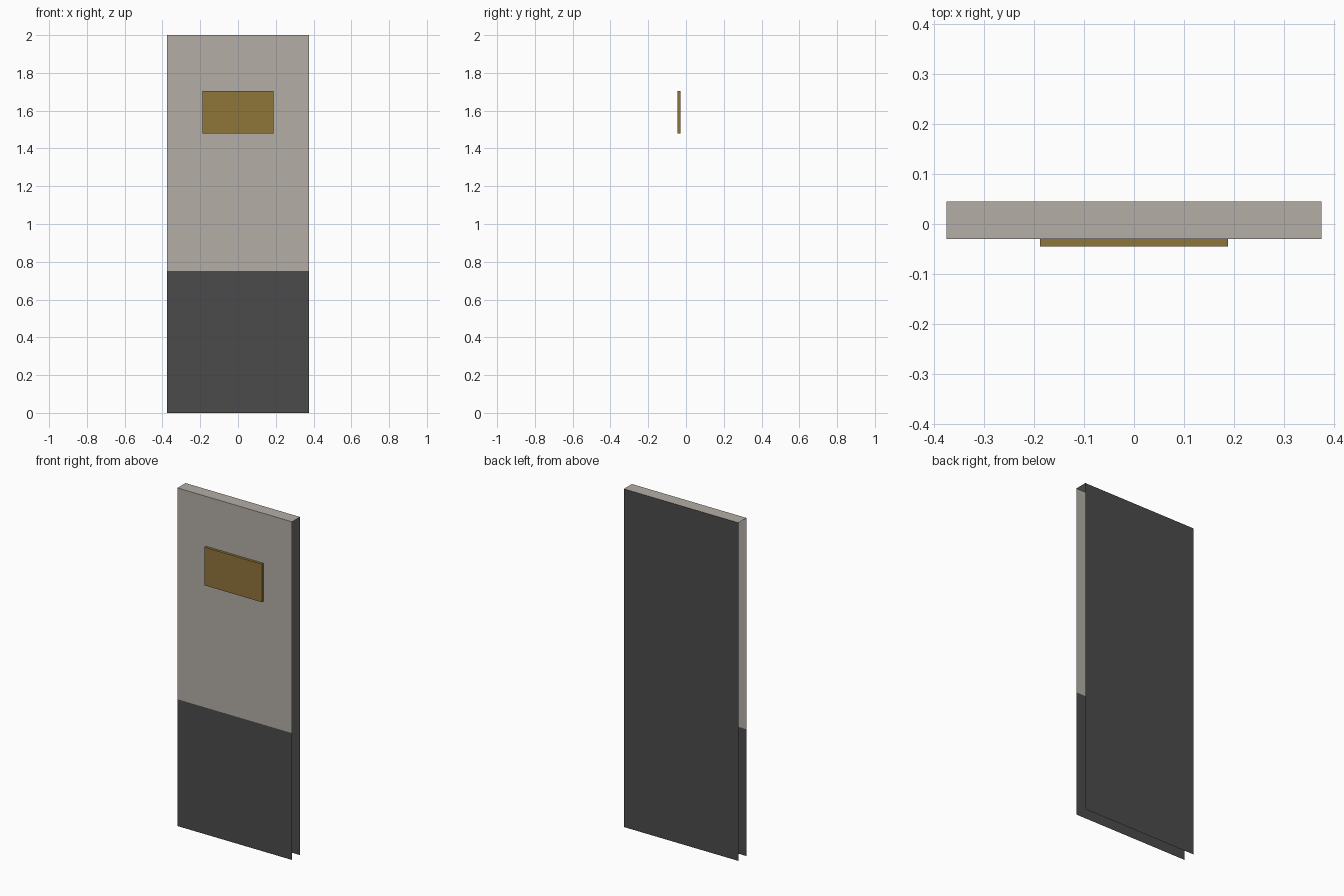
import bpy

if "Cube" in bpy.data.objects:
    bpy.data.objects.remove(bpy.data.objects["Cube"])


def material(name, color):
    m = bpy.data.materials.new(name)
    m.diffuse_color = (*color, 1)
    m.use_nodes = True
    m.node_tree.nodes["Principled BSDF"].inputs["Base Color"].default_value = m.diffuse_color
    return m


BEIGE = material("warm grey", (0.456, 0.423, 0.381))
DARK = material("charcoal", (0.07, 0.07, 0.07))
GOLD = material("brass", (0.275, 0.178, 0.042))


def sheet(name, verts, faces, mat):
    """Thin single-sided part made of a few quads."""
    me = bpy.data.meshes.new(name)
    me.from_pydata(verts, [], faces)
    me.materials.append(mat)
    ob = bpy.data.objects.new(name, me)
    bpy.context.collection.objects.link(ob)
    return ob


def upright(name, y, z0, z1, mat, facing_front=True):
    """Full-width vertical panel at depth y."""
    w = 0.375
    verts = [(-w, y, z0), (w, y, z0), (w, y, z1), (-w, y, z1)]
    face = (0, 1, 2, 3) if facing_front else (3, 2, 1, 0)
    return sheet(name, verts, [face], mat)


FRONT, BACK, W = -0.03, 0.045, 0.375

# door skins: sides and underside are open
upright("front_lower_panel", FRONT, 0, 0.75, DARK)
upright("front_upper_panel", FRONT, 0.75, 2, BEIGE)
upright("back_panel", BACK, 0, 2, DARK, facing_front=False)
sheet("top_cap", [(-W, FRONT, 2), (W, FRONT, 2), (W, BACK, 2), (-W, BACK, 2)],
      [(0, 1, 2, 3)], BEIGE)

# raised plate, open where it rests against the door
x, z0, z1 = 0.1875, 1.48, 1.705
ring = [(-x, z0), (x, z0), (x, z1), (-x, z1)]
verts = [(a, y, b) for y in (-0.045, FRONT) for a, b in ring]
sides = [(i, i + 4, (i + 1) % 4 + 4, (i + 1) % 4) for i in range(4)]
sheet("name_plate", verts, [(0, 1, 2, 3)] + sides, GOLD)
